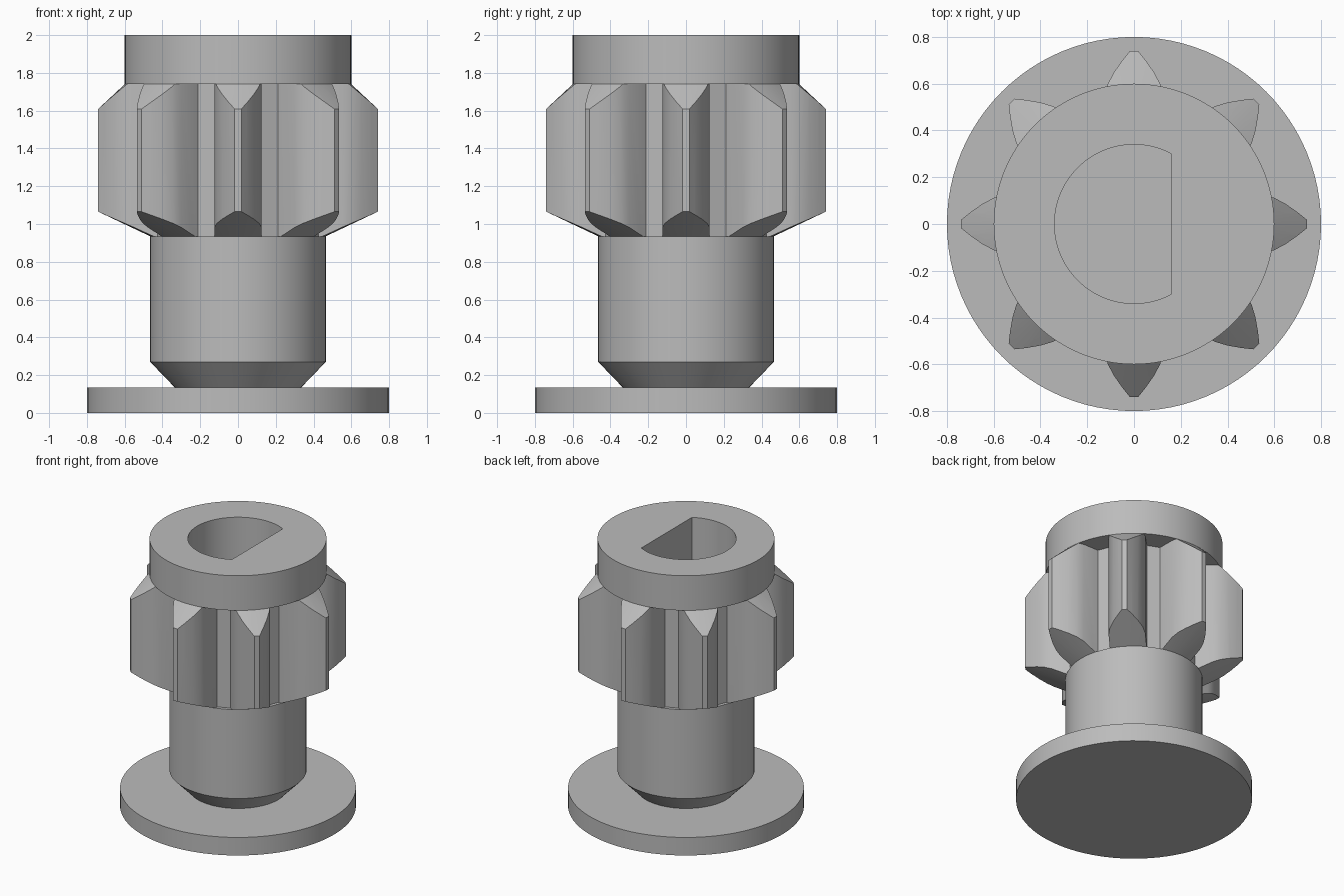
import bpy, bmesh, math

cube = bpy.data.objects.get("Cube")
if cube:
    bpy.data.objects.remove(cube, do_unlink=True)

TEETH, SEGMENTS = 8, 96

grey = bpy.data.materials.new("plain grey")
grey.use_nodes = True
colour = (0.5, 0.5, 0.5, 1)
grey.diffuse_color = colour
grey.node_tree.nodes["Principled BSDF"].inputs["Base Color"].default_value = colour


def make_object(name, bm):
    bmesh.ops.recalc_face_normals(bm, faces=bm.faces)
    mesh = bpy.data.meshes.new(name)
    bm.to_mesh(mesh)
    bm.free()
    mesh.materials.append(grey)
    obj = bpy.data.objects.new(name, mesh)
    bpy.context.collection.objects.link(obj)
    return obj


def lathe(name, profile):
    """Revolve (radius, height) points and cap both ends."""
    bm = bmesh.new()
    rings = []
    for r, z in profile:
        angles = [math.tau * i / SEGMENTS for i in range(SEGMENTS)]
        rings.append([bm.verts.new((r * math.cos(a), r * math.sin(a), z)) for a in angles])
    for low, high in zip(rings, rings[1:]):
        for i in range(SEGMENTS):
            j = (i + 1) % SEGMENTS
            bm.faces.new((low[i], low[j], high[j], high[i]))
    bm.faces.new(rings[0])
    bm.faces.new(rings[-1])
    return make_object(name, bm)


def prism(name, outline, bottom, top):
    """Extrude a flat (x, y) outline upwards."""
    bm = bmesh.new()
    face = bm.faces.new([bm.verts.new((x, y, bottom)) for x, y in outline])
    new = bmesh.ops.extrude_face_region(bm, geom=[face])["geom"]
    verts = [v for v in new if isinstance(v, bmesh.types.BMVert)]
    bmesh.ops.translate(bm, vec=(0, 0, top - bottom), verts=verts)
    return make_object(name, bm)


def cut(obj, cutter, operation):
    mod = obj.modifiers.new(operation.lower(), 'BOOLEAN')
    mod.operation = operation
    mod.solver = 'EXACT'
    mod.object = cutter


def bake(obj):
    depsgraph = bpy.context.evaluated_depsgraph_get()
    mesh = bpy.data.meshes.new_from_object(obj.evaluated_get(depsgraph))
    obj.modifiers.clear()
    obj.data = mesh


# Base flange, and the shaft with its tapered foot
flange = lathe("base_flange", [(0.8, 0), (0.8, 0.135)])
shaft = lathe("shaft", [(0.335, 0.135), (0.465, 0.27), (0.465, 0.935)])
collar = lathe("top_collar", [(0.6, 1.74), (0.6, 2.0)])

# Gear outline: one curved flank, mirrored and repeated around the axis
flank = [(0.425, 0.125), (0.55, 0.125), (0.6, 0.112), (0.65, 0.085), (0.7, 0.05), (0.74, 0.018)]
tooth = [(r, -w) for r, w in flank] + [(r, w) for r, w in reversed(flank)]
outline = []
for k in range(TEETH):
    c, s = math.cos(math.tau * k / TEETH), math.sin(math.tau * k / TEETH)
    outline += [(x * c - y * s, x * s + y * c) for x, y in tooth]
gear = prism("gear", outline, 0.8, 1.9)

# Conical envelope that chamfers both ends of the teeth
envelope = lathe("chamfer_cutter", [(0.465, 0.935), (0.761, 1.075), (0.761, 1.59), (0.6, 1.74)])

# D-shaped bore
BORE, FLAT = 0.34, 0.16
start = math.acos(FLAT / BORE)
arc = [start + (math.tau - 2 * start) * i / 64 for i in range(65)]
bore = prism("bore_cutter", [(BORE * math.cos(a), BORE * math.sin(a)) for a in arc], 0.7, 2.2)

cut(gear, envelope, 'INTERSECT')
cut(gear, bore, 'DIFFERENCE')
cut(collar, bore, 'DIFFERENCE')
bpy.context.view_layer.update()
for part in (gear, collar):
    bake(part)
for helper in (envelope, bore):
    bpy.data.objects.remove(helper, do_unlink=True)

# Smooth round walls, sharp edges kept
bpy.ops.object.select_all(action='DESELECT')
for part in (flange, shaft, collar, gear):
    part.select_set(True)
bpy.context.view_layer.objects.active = gear
bpy.ops.object.shade_smooth_by_angle(angle=math.radians(25))
